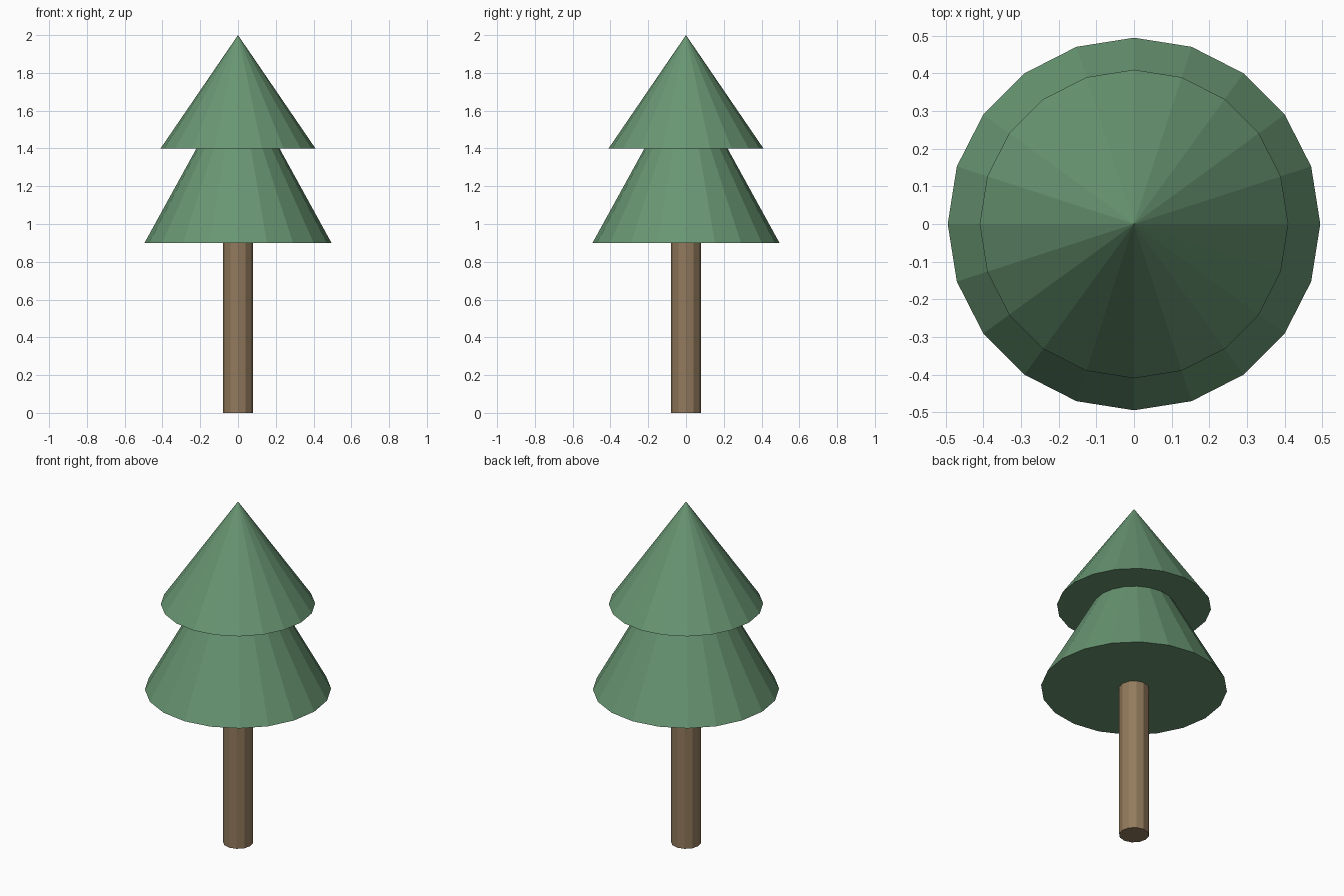
import bpy

cube = bpy.data.objects.get("Cube")
if cube:
    bpy.data.objects.remove(cube, do_unlink=True)


def make_material(name, rgb):
    mat = bpy.data.materials.new(name)
    mat.use_nodes = True
    colour = (*rgb, 1.0)
    mat.diffuse_color = colour
    mat.node_tree.nodes["Principled BSDF"].inputs["Base Color"].default_value = colour
    return mat


def finish(name, mat):
    obj = bpy.context.object
    obj.name = name
    obj.data.name = name
    obj.data.materials.append(mat)
    bpy.ops.object.shade_flat()
    return obj


def foliage_cone(name, radius, base, tip, mat):
    bpy.ops.mesh.primitive_cone_add(
        vertices=20, radius1=radius, radius2=0, depth=tip - base,
        location=(0, 0, (base + tip) / 2))
    return finish(name, mat)


leaf_green = make_material("leaf green", (0.14, 0.305, 0.17))
bark_brown = make_material("bark brown", (0.29, 0.195, 0.11))

# Trunk
trunk_height = 0.9
bpy.ops.mesh.primitive_cylinder_add(
    vertices=12, radius=0.08, depth=trunk_height,
    location=(0, 0, trunk_height / 2))
finish("trunk", bark_brown)

# Two overlapping tiers of foliage
foliage_cone("lower_foliage", 0.495, 0.9, 1.8, leaf_green)
foliage_cone("upper_foliage", 0.41, 1.4, 2.0, leaf_green)
